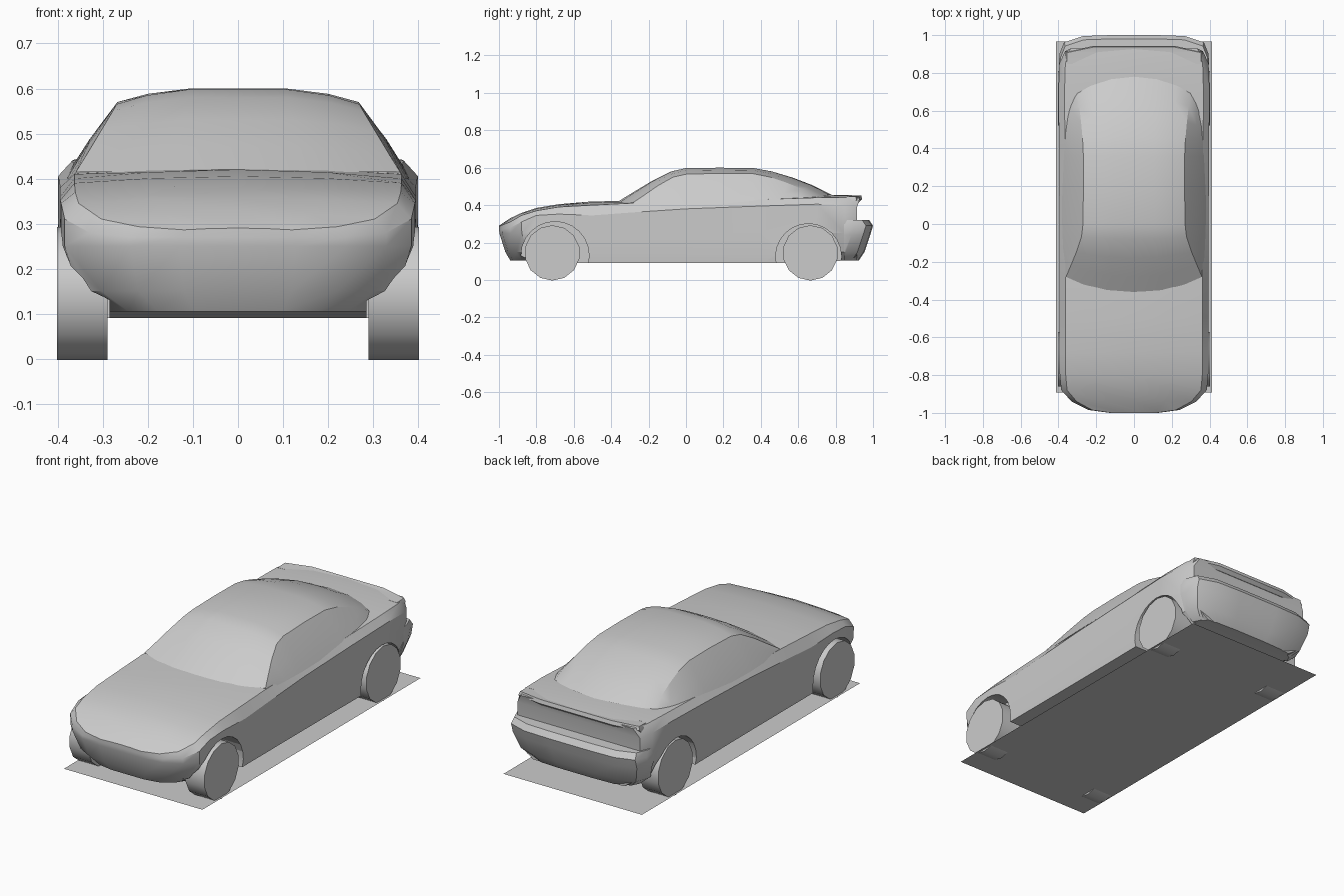
import bpy, math
from mathutils import Matrix

old = bpy.data.objects.get("Cube")
if old:
    bpy.data.objects.remove(old, do_unlink=True)

grey = bpy.data.materials.new("plain grey")
grey.use_nodes = True
grey.diffuse_color = (0.6, 0.6, 0.6, 1)
grey.node_tree.nodes["Principled BSDF"].inputs["Base Color"].default_value = (0.6, 0.6, 0.6, 1)


def new_object(name, verts, faces):
    mesh = bpy.data.meshes.new(name)
    mesh.from_pydata(verts, [], faces)
    mesh.materials.append(grey)
    obj = bpy.data.objects.new(name, mesh)
    bpy.context.collection.objects.link(obj)
    return obj


def activate(obj):
    bpy.ops.object.select_all(action='DESELECT')
    obj.select_set(True)
    bpy.context.view_layer.objects.active = obj


def finish(obj, angle=30):
    activate(obj)
    bpy.ops.object.mode_set(mode='EDIT')
    bpy.ops.mesh.select_all(action='SELECT')
    bpy.ops.mesh.normals_make_consistent(inside=False)
    bpy.ops.object.mode_set(mode='OBJECT')
    bpy.ops.object.shade_smooth_by_angle(angle=math.radians(angle))


def loft(name, halves, angle=30):
    """Skin closed rings; each half ring runs from the centre line round to the centre line."""
    rings = [h + [(-x, y, z) for x, y, z in reversed(h[1:-1])] for h in halves]
    n = len(rings[0])
    verts = [v for r in rings for v in r]
    faces = [(k * n + i, k * n + (i + 1) % n, (k + 1) * n + (i + 1) % n, (k + 1) * n + i)
             for k in range(len(rings) - 1) for i in range(n)]
    # End caps as strips between mirrored points
    m = len(halves[0])
    for base in (0, (len(rings) - 1) * n):
        for i in range(m - 1):
            ids = [base + j for j in (i, i + 1, (n - i - 1) % n, (n - i) % n)]
            faces.append(list(dict.fromkeys(ids)))
    obj = new_object(name, verts, faces)
    finish(obj, angle)
    return obj


# Lower body: y, half width, shoulder height, deck edge height, deck centre height
stations = [
    (-1.0, .13, .27, .286, .29), (-.985, .24, .27, .293, .30), (-.94, .33, .28, .31, .33),
    (-.88, .385, .31, .345, .358), (-.8, .393, .345, .37, .385), (-.68, .395, .352, .39, .405),
    (-.5, .395, .345, .40, .42), (-.3, .395, .36, .41, .422), (0, .395, .38, .415, .425),
    (.4, .397, .395, .43, .44), (.7, .40, .405, .44, .452), (.85, .395, .40, .442, .455),
    (.93, .365, .39, .438, .45)]


def body_ring(y, w, shoulder, edge, top):
    rounded = abs(y) > .75
    low = .105 if rounded else .09
    tuck = (.74, .92) if rounded else (.99, 1)
    pts = [(0, low), (tuck[0] * w, low), (tuck[1] * w, low + .045), (w, .25), (w, shoulder),
           (.92 * w, edge), (.5 * w, top - (top - edge) * .3), (0, top)]
    ring = []
    for x, z in pts:
        yy = y
        if y < -.85:        # nose tucks under
            yy += .06 * max(0, (.285 - z) / .18) ** 2
        if y > .9 and z < top - .03:   # panel recessed below the tail lip
            yy -= .015
        ring.append((x, yy, z))
    return ring


body = loft("body", [body_ring(*s) for s in stations])

# Wheel arches
for y, z, r in ((-.70, .13, .182), (.655, .125, .176)):
    for side in (-1, 1):
        bpy.ops.mesh.primitive_cylinder_add(vertices=24, radius=r, depth=.2,
                                            location=(side * .385, y, z), rotation=(0, math.pi / 2, 0))
        cutter = bpy.context.object
        cutter.hide_render = True
        cut = body.modifiers.new("arch", 'BOOLEAN')
        cut.operation, cut.solver, cut.object = 'DIFFERENCE', 'EXACT', cutter
        activate(body)
        bpy.ops.object.modifier_apply(modifier=cut.name)
        bpy.data.objects.remove(cutter, do_unlink=True)
finish(body)

# Cabin: y, centre height, roof edge x and height, base x
cabin_stations = [
    (-.37, .415, .36, .415, .365), (-.28, .47, .335, .455, .37), (-.18, .53, .305, .505, .375),
    (-.08, .58, .278, .55, .378), (0, .598, .27, .565, .38), (.18, .60, .268, .57, .38),
    (.36, .598, .268, .568, .38), (.46, .58, .272, .55, .38), (.57, .547, .28, .52, .375),
    (.68, .505, .29, .485, .365), (.78, .455, .30, .44, .34)]


def cabin_ring(y, top, ex, ez, bx):
    base = .40 + .02 * max(0, y)
    pts = [(0, base), (bx, base), (ex + (bx - ex) * .55, base + (ez - base) * .5), (ex, ez),
           (.75 * ex, ez + (top - ez) * .6), (.4 * ex, top), (0, top)]
    sweep = .09 * max(0, -y / .37) - .12 * max(0, (y - .4) / .38)
    return [(x, y + sweep * (x / .36) ** 2, z) for x, z in pts]


loft("cabin", [cabin_ring(*s) for s in cabin_stations], 25)

# Rear bumper: stacked plan outlines
outline = [(.397, .845), (.395, .90), (.37, .962), (.27, .995), (.12, 1.0)]
levels = [(.105, .075, .80), (.15, .045, .93), (.24, .015, 1), (.29, 0, 1), (.32, .02, .985)]
bumper = []
for z, inset, scale in levels:
    bumper.append([(0, .845, z)] + [(x * scale, max(.845, y - inset), z) for x, y in outline]
                  + [(0, 1.0 - inset, z)])
loft("rear_bumper", bumper)

# Tail lip along the trunk edge
lip = [[(0, y, z), (w * .6, y, z), (w, y - .03, z - .005), (w, y - .09, z - .008), (0, y - .09, z)]
       for y, z, w in ((.925, .415, .36), (.942, .432, .362), (.937, .452, .355))]
loft("tail_lip", lip)

# Wheels
for label, y in (("front", -.715), ("rear", .665)):
    for side, x in (("left", .346), ("right", -.346)):
        bpy.ops.mesh.primitive_cylinder_add(vertices=14, radius=.148, depth=.112)
        wheel = bpy.context.object
        wheel.name = f"{label}_{side}_wheel"
        wheel.data.transform(Matrix.Rotation(math.pi / 2, 4, 'Y') @ Matrix.Rotation(math.pi / 14, 4, 'Z'))
        wheel.location = (x, y, .1445)
        wheel.data.materials.append(grey)
        finish(wheel)

# Thin flat plate under the car
new_object("base_plate", [(-.413, -.893, .008), (.413, -.893, .008), (.413, .965, .008), (-.413, .965, .008)],
           [(0, 1, 2, 3)])
